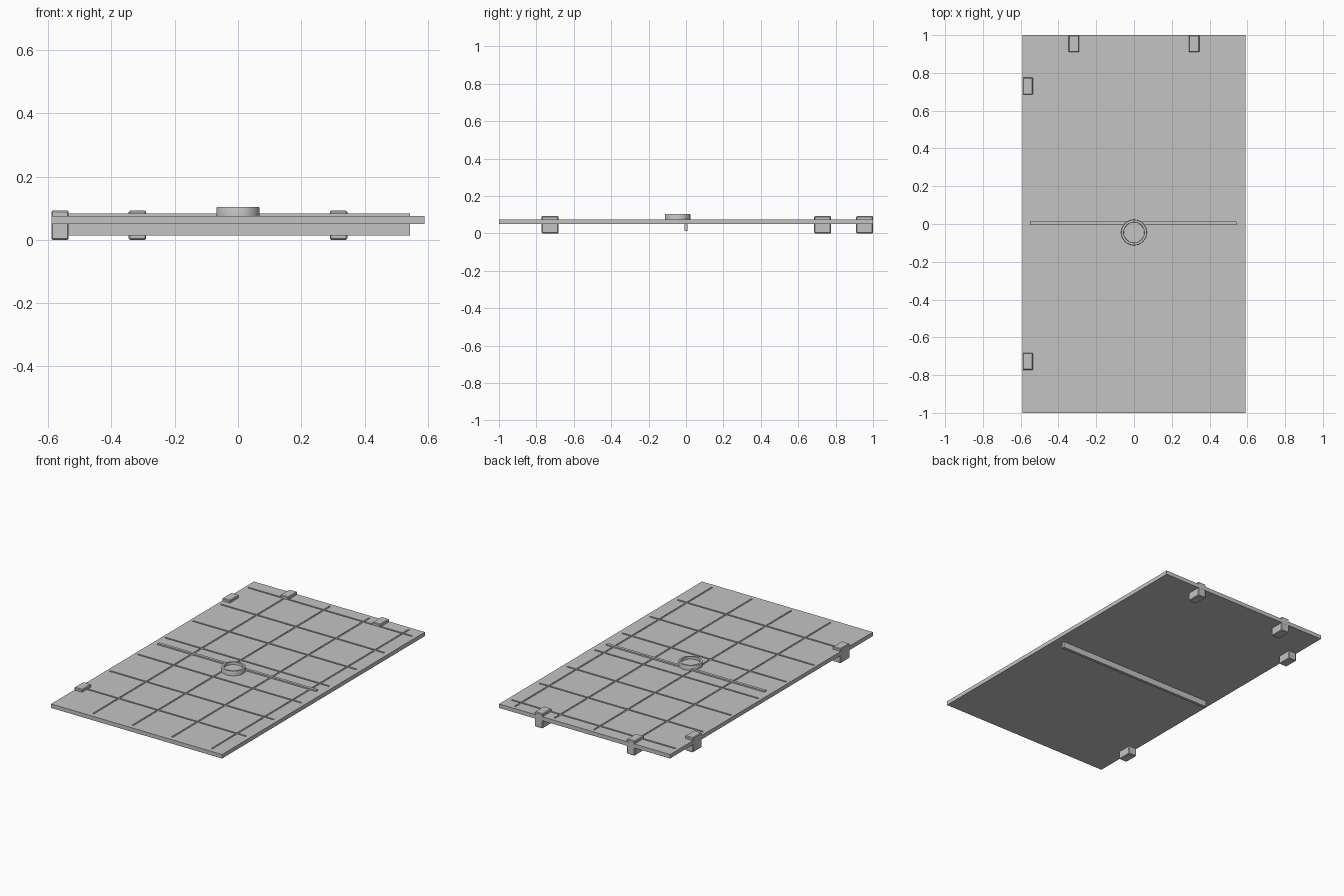
import bpy
import bmesh
import math
from mathutils import Matrix, Vector

cube = bpy.data.objects.get("Cube")
if cube:
    bpy.data.objects.remove(cube, do_unlink=True)

grey = bpy.data.materials.new("plain_grey")
grey.use_nodes = True
colour = (0.55, 0.55, 0.55, 1)
grey.diffuse_color = colour
grey.node_tree.nodes["Principled BSDF"].inputs["Base Color"].default_value = colour

BOTTOM, TOP = 0.05, 0.075


def finish(name, bm):
    mesh = bpy.data.meshes.new(name)
    bmesh.ops.recalc_face_normals(bm, faces=bm.faces)
    bm.to_mesh(mesh)
    bm.free()
    mesh.materials.append(grey)
    obj = bpy.data.objects.new(name, mesh)
    bpy.context.collection.objects.link(obj)
    return obj


def add_box(bm, low, high):
    low, high = Vector(low), Vector(high)
    matrix = Matrix.Translation((low + high) / 2) @ Matrix.Diagonal((*(high - low), 1))
    bmesh.ops.create_cube(bm, size=1, matrix=matrix)


def box(name, low, high, bevel=0):
    bm = bmesh.new()
    add_box(bm, low, high)
    if bevel:
        bmesh.ops.bevel(bm, geom=bm.edges[:], offset=bevel, segments=1, affect='EDGES')
    return finish(name, bm)


# Flat panel with engraved grid lines
panel = box("panel", (-0.59, -1, BOTTOM), (0.59, 1, TOP))
HALF, DEPTH, SPACING = 0.005, 0.004, 0.2725


def cut_grooves(name, bars):
    bm = bmesh.new()
    for x0, x1, y0, y1 in bars:
        add_box(bm, (x0, y0, TOP - DEPTH), (x1, y1, TOP + DEPTH))
    cutter = finish(name, bm)
    cutter.hide_render = True
    mod = panel.modifiers.new(name, 'BOOLEAN')
    mod.operation = 'DIFFERENCE'
    mod.solver = 'EXACT'
    mod.object = cutter
    bpy.context.view_layer.objects.active = panel
    bpy.ops.object.modifier_apply(modifier=mod.name)
    bpy.data.objects.remove(cutter, do_unlink=True)


columns = [-0.32 + i * SPACING for i in range(4)]
rows = [-0.72 + i * SPACING for i in range(7)]
cut_grooves("long_grooves", [(x - HALF, x + HALF, -0.97, 0.975) for x in columns])
cut_grooves("cross_grooves", [(-0.57, 0.562, y - HALF, y + HALF) for y in rows])

# Crossbar above and stiffening rib below
box("top_crossbar", (-0.55, -0.006, TOP - 0.005), (0.543, 0.012, 0.083))
box("under_rib", (-0.543, -0.009, 0.013), (0.543, 0.009, BOTTOM + 0.005))

# Edge clips
clips = {
    "right_front_clip": (-0.5625, -0.727),
    "right_back_clip": (-0.5625, 0.730),
    "back_right_clip": (-0.318, 0.9545),
    "back_left_clip": (0.318, 0.9545),
}
for name, (x, y) in clips.items():
    box(name, (x - 0.0275, y - 0.045, 0), (x + 0.0275, y + 0.045, 0.092), 0.004)

# Round hub with a recessed face, turned from a profile
bm = bmesh.new()
profile = [(0, 0.088), (0.054, 0.088), (0.055, 0.103), (0.067, 0.103),
           (0.068, 0.101), (0.068, 0.07), (0, 0.07)]
verts = [bm.verts.new((r, 0, z)) for r, z in profile]
edges = [bm.edges.new(pair) for pair in zip(verts, verts[1:])]
bmesh.ops.spin(bm, geom=verts + edges, cent=(0, 0, 0), axis=(0, 0, 1),
               angle=math.tau, steps=48, use_duplicate=False)
bmesh.ops.remove_doubles(bm, verts=bm.verts, dist=0.0001)
hub = finish("hub_ring", bm)
hub.location = (0, -0.045, 0)
bpy.ops.object.select_all(action='DESELECT')
hub.select_set(True)
bpy.context.view_layer.objects.active = hub
bpy.ops.object.shade_smooth_by_angle(angle=math.radians(30))
